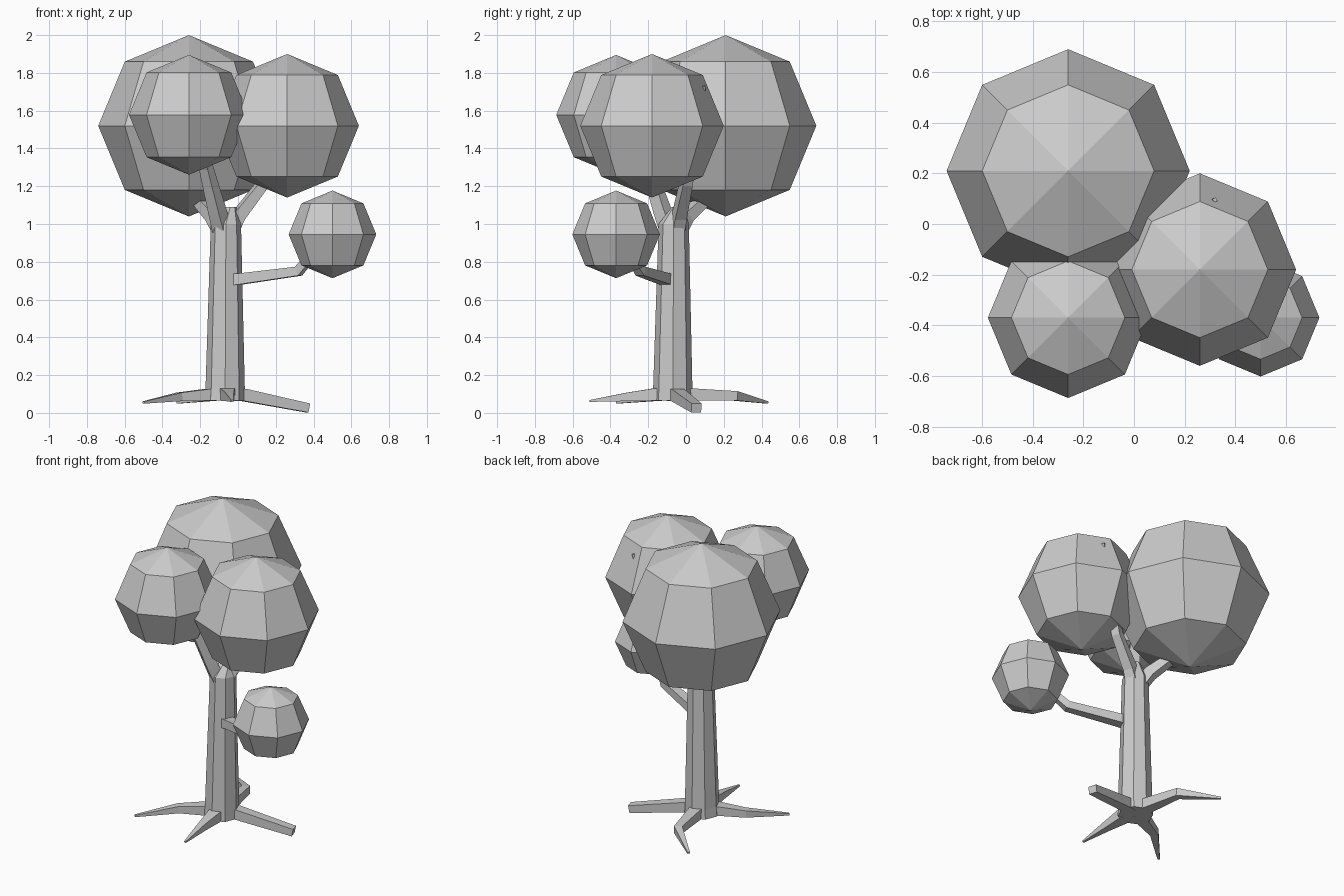
import bpy, bmesh, math
from mathutils import Vector

if "Cube" in bpy.data.objects:
    bpy.data.objects.remove(bpy.data.objects["Cube"])


def finish(name, bm):
    bmesh.ops.recalc_face_normals(bm, faces=bm.faces[:])
    me = bpy.data.meshes.new(name)
    bm.to_mesh(me)
    bm.free()
    ob = bpy.data.objects.new(name, me)
    bpy.context.collection.objects.link(ob)
    return ob


def skin(name, rings):
    """Join rings of points into a capped tube."""
    bm = bmesh.new()
    vs = [[bm.verts.new(p) for p in r] for r in rings]
    n = len(vs[0])
    for a, b in zip(vs, vs[1:]):
        for i in range(n):
            j = (i + 1) % n
            bm.faces.new((a[i], a[j], b[j], b[i]))
    bm.faces.new(vs[0][::-1])
    bm.faces.new(vs[-1])
    return finish(name, bm)


def limb(name, stations):
    """Four-sided limb; each station is (x, y, z, width, height)."""
    pts = [Vector(s[:3]) for s in stations]
    rings = []
    for i, s in enumerate(stations):
        t = (pts[min(i + 1, len(pts) - 1)] - pts[max(i - 1, 0)]).normalized()
        side = t.cross(Vector((0, 0, 1))).normalized() * s[3] / 2
        up = side.cross(t).normalized() * s[4] / 2
        rings.append([pts[i] + side + up, pts[i] - side + up,
                      pts[i] - side - up, pts[i] + side - up])
    return skin(name, rings)


# Tapering eight-sided trunk with a small peak
trunk = []
for cx, cy, z, r in [(-.07, -.07, .065, .107), (-.068, -.07, .13, .104),
                     (-.064, -.065, 1.0, .08), (-.042, -.042, 1.09, .034)]:
    trunk.append([Vector((cx + r * math.cos(k * math.pi / 4),
                          cy + r * math.sin(k * math.pi / 4), z)) for k in range(8)])
skin("trunk", trunk)

# Roots
limb("root_right", [(-.05, -.07, .097, .075, .065), (.03, -.045, .095, .07, .065),
                    (.37, .055, .026, .055, .048)])
limb("root_front", [(-.06, -.10, .097, .09, .065), (-.055, -.17, .097, .075, .065),
                    (-.045, -.31, .085, .045, .045), (-.03, -.51, .063, .012, .01)])
limb("root_left", [(-.08, -.07, .097, .09, .065), (-.16, -.11, .097, .075, .06),
                   (-.31, -.18, .085, .05, .045), (-.5, -.365, .055, .015, .012)])
limb("root_back", [(-.07, -.05, .097, .09, .065), (-.085, .03, .097, .075, .065),
                   (-.125, .26, .09, .05, .05), (-.32, .43, .055, .015, .012)])

# Branches
limb("low_branch", [(-.04, -.10, .705, .065, .06), (.02, -.115, .71, .065, .058),
                    (.32, -.24, .75, .05, .05), (.45, -.33, .9, .035, .035)])
limb("right_branch", [(-.035, -.05, .97, .07, .07), (.0, -.035, 1.04, .065, .065),
                      (.13, 0, 1.21, .055, .055), (.32, .095, 1.73, .015, .015)])
limb("front_branch", [(-.085, -.09, .97, .075, .075), (-.11, -.125, 1.07, .07, .07),
                      (-.17, -.2, 1.3, .055, .055), (-.24, -.32, 1.5, .03, .03)])
limb("back_branch", [(-.09, -.04, .97, .075, .07), (-.13, -.0, 1.04, .07, .065),
                     (-.22, .11, 1.14, .06, .055), (-.26, .2, 1.4, .03, .03)])

# Foliage balls
for name, loc, r in [("foliage_back", (-.26, .21, 1.52), .48),
                     ("foliage_right", (.26, -.18, 1.52), .38),
                     ("foliage_front", (-.26, -.37, 1.578), .317),
                     ("foliage_low", (.50, -.37, .945), .232)]:
    bm = bmesh.new()
    bmesh.ops.create_uvsphere(bm, u_segments=8, v_segments=4, radius=r)
    bmesh.ops.translate(bm, verts=bm.verts[:], vec=loc)
    finish(name, bm)
